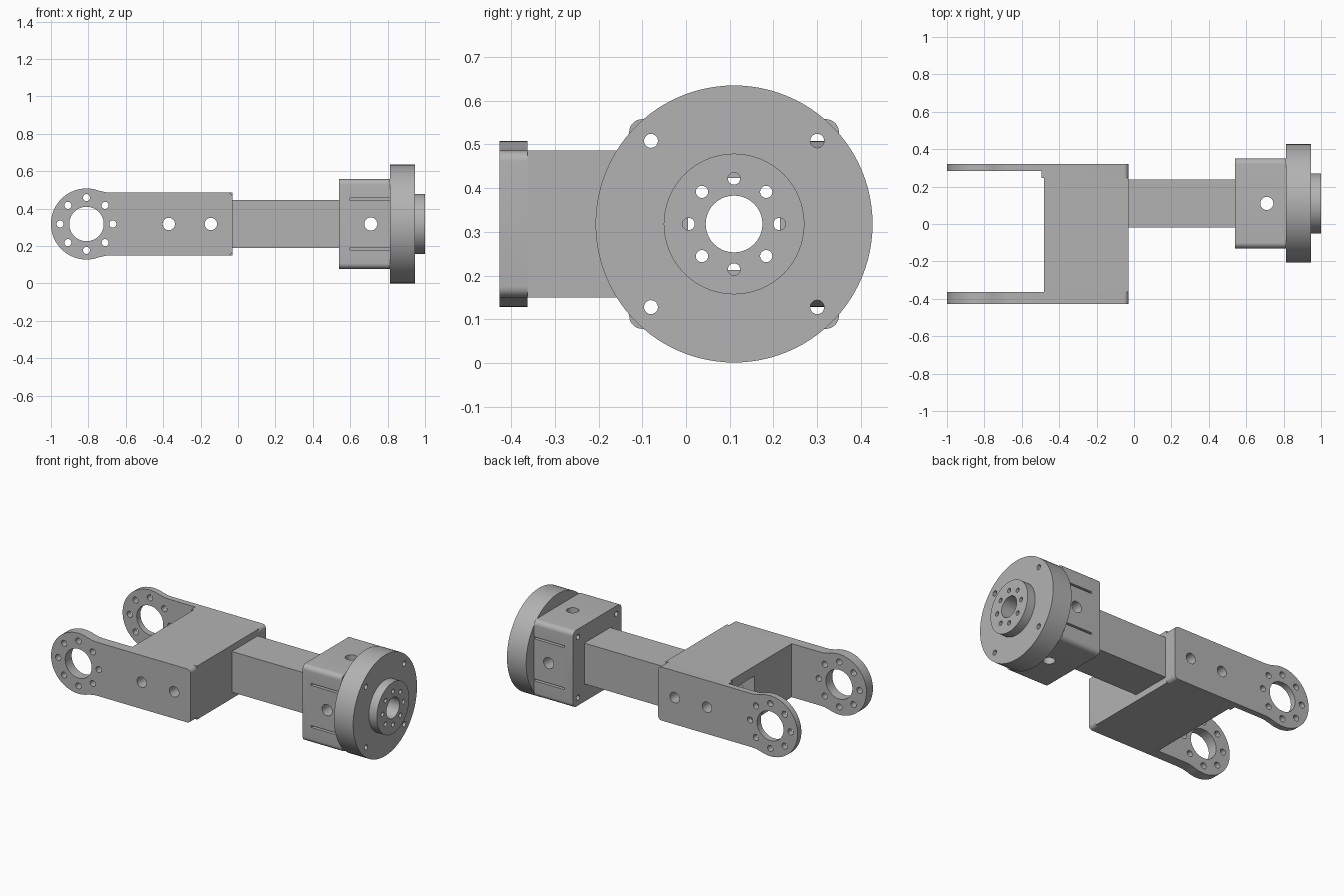
import bpy, bmesh
from math import sin, cos, pi, radians

if "Cube" in bpy.data.objects:
    bpy.data.objects.remove(bpy.data.objects["Cube"], do_unlink=True)

metal = bpy.data.materials.new("satin_grey_metal")
metal.use_nodes = True
GREY = (0.45, 0.45, 0.45, 1)
metal.diffuse_color = GREY
metal.node_tree.nodes["Principled BSDF"].inputs["Base Color"].default_value = GREY

CY, CZ = 0.11, 0.318          # shared axis of tube, mount and flange
PLACE = {"x": lambda u, v, w: (w, u, v),
         "y": lambda u, v, w: (u, w, v),
         "z": lambda u, v, w: (u, v, w)}


def prism(name, pts, axis, a, b):
    """Extrude a closed 2D outline along an axis from a to b."""
    bm = bmesh.new()
    lo = [bm.verts.new(PLACE[axis](u, v, a)) for u, v in pts]
    hi = [bm.verts.new(PLACE[axis](u, v, b)) for u, v in pts]
    bm.faces.new(lo)
    bm.faces.new(hi)
    for i in range(len(pts)):
        j = (i + 1) % len(pts)
        bm.faces.new((lo[i], lo[j], hi[j], hi[i]))
    bmesh.ops.recalc_face_normals(bm, faces=bm.faces)
    mesh = bpy.data.meshes.new(name)
    bm.to_mesh(mesh)
    bm.free()
    mesh.materials.append(metal)
    obj = bpy.data.objects.new(name, mesh)
    bpy.context.collection.objects.link(obj)
    return obj


def arc(u, v, r, start, end, n):
    return [(u + r * cos(radians(start + (end - start) * i / n)),
             v + r * sin(radians(start + (end - start) * i / n))) for i in range(n + 1)]


def circle(u, v, r, n=32):
    return arc(u, v, r, 0, 360, n)[:-1]


def rect(u0, u1, v0, v1):
    return [(u0, v0), (u1, v0), (u1, v1), (u0, v1)]


def square(half):
    return rect(CY - half, CY + half, CZ - half, CZ + half)


def ring(u, v, radius, r, count, turn=0):
    """Outlines of small holes spaced around a circle."""
    return [circle(u + radius * cos(turn + 2 * pi * i / count),
                   v + radius * sin(turn + 2 * pi * i / count), r, 20) for i in range(count)]


def cut(obj, outlines, axis, a, b):
    """Cut outlines through an object along an axis."""
    bpy.context.view_layer.objects.active = obj
    for pts in outlines:
        tool = prism("cutter", pts, axis, a, b)
        mod = obj.modifiers.new("cut", "BOOLEAN")
        mod.operation, mod.solver, mod.object = "DIFFERENCE", "EXACT", tool
        bpy.ops.object.modifier_apply(modifier=mod.name)
        bpy.data.objects.remove(tool, do_unlink=True)


# Fork arms: an eye with a blended neck and rounded far corners
EYE, HALF, END, FILLET = -0.81, 0.168, -0.03, 0.025
far_end = (arc(END - FILLET, CZ - HALF + FILLET, FILLET, -90, 0, 6)
           + arc(END - FILLET, CZ + HALF - FILLET, FILLET, 0, 90, 6))
neck = [(EYE + 0.13, HALF), (EYE + 0.1, 0.17)]
arm_outline = (far_end + [(x, CZ + z) for x, z in neck]
               + arc(EYE, CZ, 0.19, 70, 290, 48)
               + [(x, CZ - z) for x, z in reversed(neck)])
pin_holes = [circle(x, CZ, 0.033) for x in (-0.37, -0.145)]
eye_holes = [circle(EYE, CZ, 0.092, 48)] + ring(EYE, CZ, 0.141, 0.019, 8)

front_arm = prism("front_arm", arm_outline, "y", -0.427, -0.363)
back_arm = prism("back_arm", arm_outline, "y", 0.283, 0.32)
for arm in (front_arm, back_arm):
    cut(arm, eye_holes + pin_holes, "y", -0.6, 0.6)

# Fork body with a square socket, and the pad behind the back arm
pad = prism("back_arm_pad", far_end + [(-0.495, CZ + HALF), (-0.495, CZ - HALF)],
            "y", 0.245, 0.283)
body = prism("fork_body", rect(-0.48, END, CZ - HALF, CZ + HALF), "y", -0.363, 0.245)
cut(body, [square(0.128)], "x", -0.6, 0.1)

# Square tube
TUBE_END = 0.805
tube = prism("square_tube", square(0.128), "x", -0.48, TUBE_END)
cut(tube, [square(0.105)], "x", -0.6, 0.9)
for part in (pad, body, tube):
    cut(part, pin_holes, "y", -0.6, 0.6)

# Mount block around the tube end
R, S = 0.03, 0.24
block_outline = []
for k, (su, sv) in enumerate([(1, 1), (-1, 1), (-1, -1), (1, -1)]):
    block_outline += arc(CY + su * (S - R), CZ + sv * (S - R), R, 90 * k, 90 * k + 90, 8)
mount = prism("mount_block", block_outline, "x", 0.54, 0.812)
bolt_holes = ring(CY, CZ, 0.269, 0.016, 4, pi / 4)
cut(mount, [square(0.128)], "x", 0.4, 0.9)
cut(mount, bolt_holes, "x", 0.4, 0.9)
for part in (mount, tube):
    cut(part, [circle(0.71, CZ, 0.035)], "y", -0.6, 0.6)
    cut(part, [circle(0.71, CY, 0.035)], "z", -0.2, 0.8)
# Clamping slits on both sides
slits = [rect(0.6, 0.83, CZ + s * 0.132 - 0.006, CZ + s * 0.132 + 0.006) for s in (-1, 1)]
cut(mount, slits, "y", -0.2, -0.025)
cut(mount, slits, "y", 0.245, 0.5)

# Round flange and raised hub
flange = prism("flange", circle(CY, CZ, 0.317, 96), "x", 0.812, 0.945)
hub = prism("hub", circle(CY, CZ, 0.161, 64), "x", 0.945, 1.0)
hub_holes = [circle(CY, CZ, 0.065, 40)] + ring(CY, CZ, 0.104, 0.014, 8)
cut(flange, hub_holes + bolt_holes, "x", 0.7, 1.1)
cut(hub, hub_holes, "x", 0.9, 1.1)

# Smooth curved walls, keep edges crisp
bpy.ops.object.select_all(action="DESELECT")
for part in (front_arm, back_arm, pad, body, tube, mount, flange, hub):
    part.select_set(True)
bpy.context.view_layer.objects.active = hub
bpy.ops.object.shade_smooth_by_angle(angle=radians(30))
